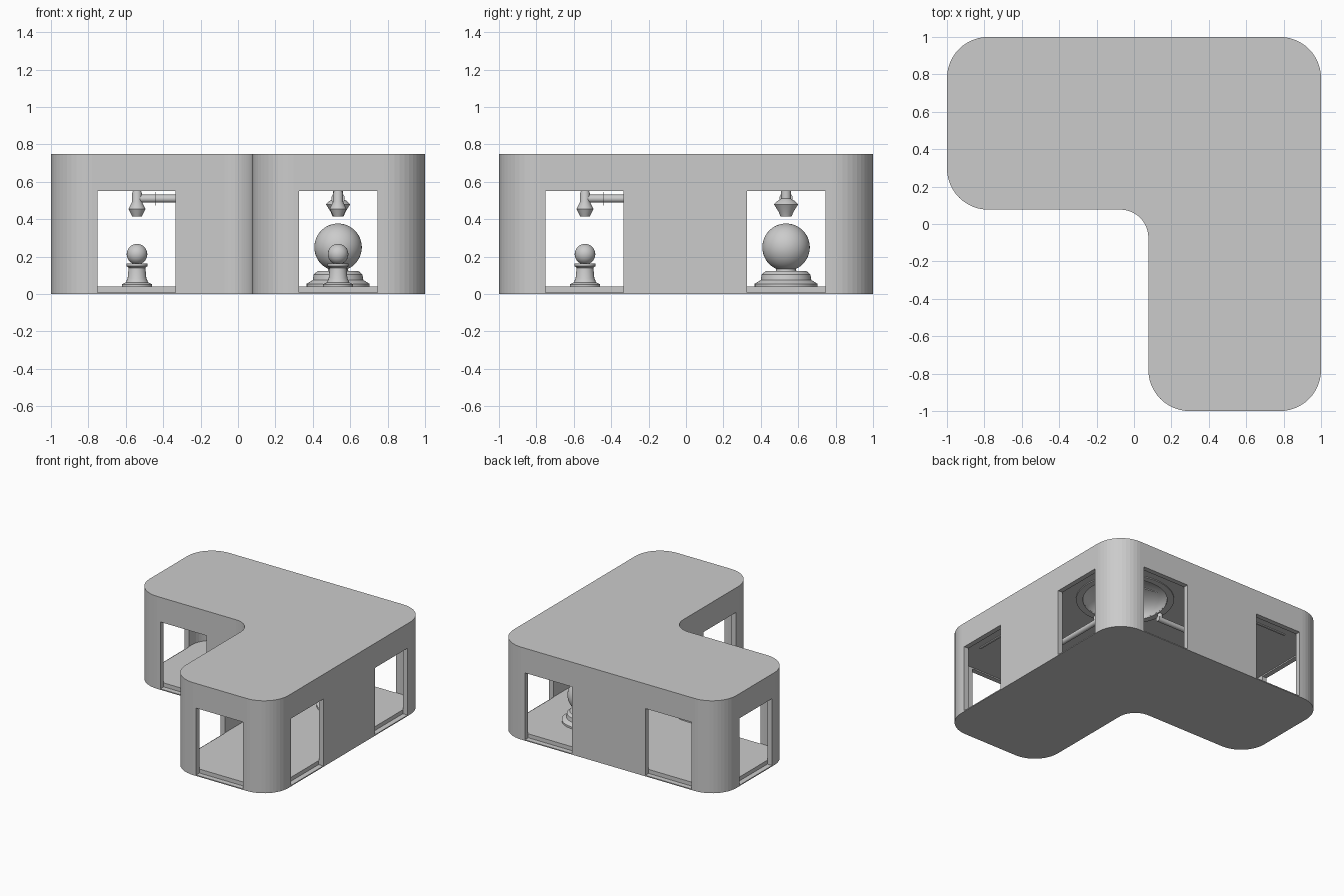
import bpy, bmesh, math
from mathutils import Vector, Matrix

if "Cube" in bpy.data.objects:
    bpy.data.objects.remove(bpy.data.objects["Cube"])

grey = bpy.data.materials.new("light grey")
grey.diffuse_color = (0.6, 0.6, 0.6, 1)
grey.use_nodes = True
grey.node_tree.nodes["Principled BSDF"].inputs["Base Color"].default_value = grey.diffuse_color


def finish(name, bm, smooth=True):
    bmesh.ops.recalc_face_normals(bm, faces=bm.faces[:])
    me = bpy.data.meshes.new(name)
    bm.to_mesh(me)
    bm.free()
    me.materials.append(grey)
    ob = bpy.data.objects.new(name, me)
    bpy.context.collection.objects.link(ob)
    if smooth:
        bpy.context.view_layer.objects.active = ob
        bpy.ops.object.select_all(action='DESELECT')
        ob.select_set(True)
        bpy.ops.object.shade_smooth_by_angle(angle=math.radians(35))
    return ob


def l_prism(name, inset, z0, z1):
    """Rounded L-shaped block, its sides moved inward by inset."""
    a, b = 1 - inset, 0.077 + inset
    corners = [(-a, a, .22), (-a, b, .22), (b, b, .15), (b, -a, .22), (a, -a, .22), (a, a, .22)]
    bm = bmesh.new()
    ring = []
    for i, (x, y, r) in enumerate(corners):
        r += inset if i == 2 else -inset
        p = Vector((x, y))
        d0 = (Vector(corners[i - 1][:2]) - p).normalized()
        d1 = (Vector(corners[(i + 1) % 6][:2]) - p).normalized()
        c = p + (d0 + d1) * r
        for k in range(13):
            t = math.pi / 2 * k / 12
            q = c - d1 * r * math.cos(t) - d0 * r * math.sin(t)
            ring.append(bm.verts.new((q.x, q.y, z0)))
    face = bm.faces.new(ring)
    top = bmesh.ops.extrude_face_region(bm, geom=[face])["geom"]
    bmesh.ops.translate(bm, vec=(0, 0, z1 - z0),
                        verts=[v for v in top if isinstance(v, bmesh.types.BMVert)])
    return finish(name, bm, False)


def lathe(name, profile, x, y, steps=40):
    """Turned part from (radius, height) points."""
    bm = bmesh.new()
    vs = [bm.verts.new((r, 0, z)) for r, z in profile]
    es = [bm.edges.new(p) for p in zip(vs, vs[1:])]
    bmesh.ops.spin(bm, geom=vs + es, cent=(0, 0, 0), axis=(0, 0, 1),
                   angle=math.tau, steps=steps)
    bmesh.ops.remove_doubles(bm, verts=bm.verts[:], dist=1e-5)
    bmesh.ops.translate(bm, vec=(x, y, 0), verts=bm.verts[:])
    return finish(name, bm)


def ball(name, r, loc, scale=(1, 1, 1)):
    bm = bmesh.new()
    m = Matrix.Translation(loc) @ Matrix.Diagonal((*scale, 1))
    bmesh.ops.create_uvsphere(bm, u_segments=40, v_segments=24, radius=r, matrix=m)
    return finish(name, bm)


def box(name, lo, hi):
    lo, hi = Vector(lo), Vector(hi)
    bm = bmesh.new()
    m = Matrix.Translation((lo + hi) / 2) @ Matrix.Diagonal((*(hi - lo), 1))
    bmesh.ops.create_cube(bm, size=1, matrix=m)
    return finish(name, bm, False)


def rod(name, a, b, r):
    a, b = Vector(a), Vector(b)
    bm = bmesh.new()
    rot = (b - a).to_track_quat('Z', 'Y').to_matrix().to_4x4()
    bmesh.ops.create_cone(bm, cap_ends=True, segments=24, radius1=r, radius2=r,
                          depth=(b - a).length, matrix=Matrix.Translation((a + b) / 2) @ rot)
    return finish(name, bm)


def cut(target, tool):
    mod = target.modifiers.new("cut", 'BOOLEAN')
    mod.operation, mod.solver, mod.object = 'DIFFERENCE', 'EXACT', tool
    bpy.context.view_layer.objects.active = target
    bpy.ops.object.modifier_apply(modifier=mod.name)
    bpy.data.objects.remove(tool)


# building shell: room, ceiling dome and window openings cut from one block
C, T, CEIL = 0.535, 0.04, 0.56
shell = l_prism("building_shell", 0, 0, 0.75)
cut(shell, l_prism("room_cutter", T, 0.04, CEIL))
cut(shell, ball("dome_cutter", 0.31, (C, C, CEIL), (1, 1, 0.5)))
D = T + 0.002
for lo, hi, walls in ((-0.75, -0.335, (0.077, 1 - D)), (0.325, 0.745, (-1.02, 1 - D))):
    for w in walls:
        w0 = w if w > 0.5 else w - (0.02 if w > 0 else 0)
        w1 = w0 + D + 0.02
        cut(shell, box("window_cutter", (lo, w0, 0.008), (hi, w1, 0.55)))
        # the plan is symmetric about its diagonal
        cut(shell, box("window_cutter", (w0 if w > 0 else -1.02, lo, 0.008),
                       (w1 if w > 0 else D - 1, hi, 0.55)))

# ceiling ring and dome ribs
lathe("ceiling_ring", [(.31, CEIL), (.31, .553), (.36, .553), (.36, CEIL)], C, C, 64)
for k in range(8):
    a = math.tau * k / 8
    cu = bpy.data.curves.new("dome_rib", 'CURVE')
    cu.dimensions = '3D'
    cu.bevel_depth, cu.bevel_resolution = 0.006, 1
    sp = cu.splines.new('POLY')
    sp.points.add(10)
    for j, p in enumerate(sp.points):
        t = math.pi / 2 * j / 10
        s = a + 0.8 * j / 10
        r = 0.305 * math.cos(t) + 0.02
        p.co = (C + r * math.cos(s), C + r * math.sin(s), CEIL + 0.148 * math.sin(t), 1)
    cu.materials.append(grey)
    bpy.context.collection.objects.link(bpy.data.objects.new("dome_rib", cu))

# small pedestals with balls and the large central one
for x, y in ((-C - .005, C), (C, -C - .005)):
    lathe("small_pedestal", [(0, .04), (.081, .04), (.081, .052), (.06, .062), (.05, .085),
                             (.045, .14), (.057, .15), (.057, .162), (0, .162)], x, y)
    ball("small_ball", 0.055, (x, y, 0.213))
lathe("large_pedestal", [(0, .04), (.168, .04), (.168, .055), (.135, .075), (.13, .105),
                         (.11, .122), (.055, .122), (.05, .15), (0, .15)], C, C)
ball("large_ball", 0.127, (C, C, 0.25))

# hanging nozzles and their pipes
nozzle = [(0, .415), (.025, .415), (.045, .455), (.026, .495), (.026, .54), (.018, CEIL), (0, CEIL)]
for x, y, d in ((-C - .005, C, Vector((1, 0, 0))), (C, -C - .005, Vector((0, 1, 0)))):
    lathe("nozzle", nozzle, x, y)
    p = Vector((x, y, .51))
    rod("pipe", p, p + d * .76, .021)
    rod("pipe_collar", p + d * .098, p + d * .102, .036)
    rod("pipe_hanger", p + d * .74, p + d * .74 + Vector((0, 0, .05)), .018)
lathe("central_nozzle", [(0, .415), (.03, .415), (.04, .44), (.065, .48), (.05, .495), (.026, .51),
                         (.026, .55), (.026, .70), (0, .70)], C, C)

# narrow ceiling strips beside the outer walls
box("ceiling_strip", (-.7, .88, .552), (-.4, .895, CEIL))
box("ceiling_strip", (.88, -.7, .552), (.895, -.4, CEIL))
